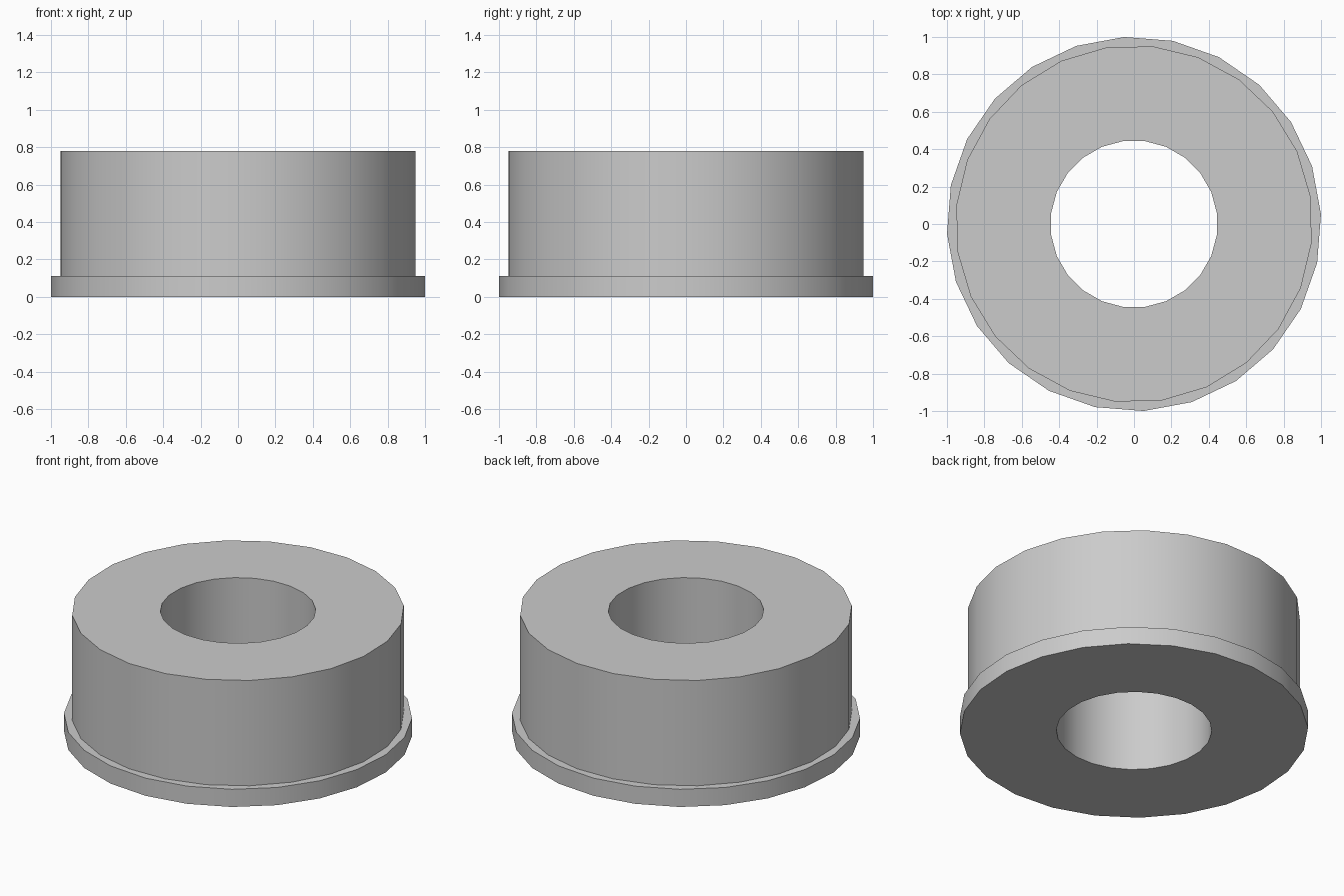
import bpy, bmesh
from math import cos, sin, radians, tau

cube = bpy.data.objects.get("Cube")
if cube:
    bpy.data.objects.remove(cube, do_unlink=True)

SIDES = 24
HEIGHT = 0.78
LIP = 0.112

grey = bpy.data.materials.new("plain grey")
grey.use_nodes = True
colour = (0.6, 0.6, 0.6, 1)
grey.diffuse_color = colour
grey.node_tree.nodes["Principled BSDF"].inputs["Base Color"].default_value = colour


def ring(bm, radius, z, turn):
    """Circle of vertices, turned by some degrees."""
    angles = [radians(turn) + tau * i / SIDES for i in range(SIDES)]
    return [bm.verts.new((radius * cos(a), radius * sin(a), z)) for a in angles]


# Closed cross-section of the flanged bushing: radius, height, turn
profile = [
    (0.447, 0, 7.5),          # bore, bottom
    (1.001, 0, 3),            # flange, bottom
    (1.001, LIP, 3),          # flange, top
    (0.955, LIP, 9),          # body, bottom
    (0.955, HEIGHT, 9),       # body, top
    (0.447, HEIGHT, 7.5),     # bore, top
]

bm = bmesh.new()
rings = [ring(bm, *point) for point in profile]
for a, b in zip(rings, rings[1:] + rings[:1]):
    for i in range(SIDES):
        j = (i + 1) % SIDES
        bm.faces.new((a[i], a[j], b[j], b[i]))
bmesh.ops.recalc_face_normals(bm, faces=bm.faces)

mesh = bpy.data.meshes.new("flanged_bushing")
bm.to_mesh(mesh)
bm.free()
mesh.materials.append(grey)
bushing = bpy.data.objects.new("flanged_bushing", mesh)
bpy.context.collection.objects.link(bushing)

# Smooth walls, sharp rims
bpy.ops.object.select_all(action='DESELECT')
bushing.select_set(True)
bpy.context.view_layer.objects.active = bushing
bpy.ops.object.shade_smooth_by_angle(angle=radians(30))
